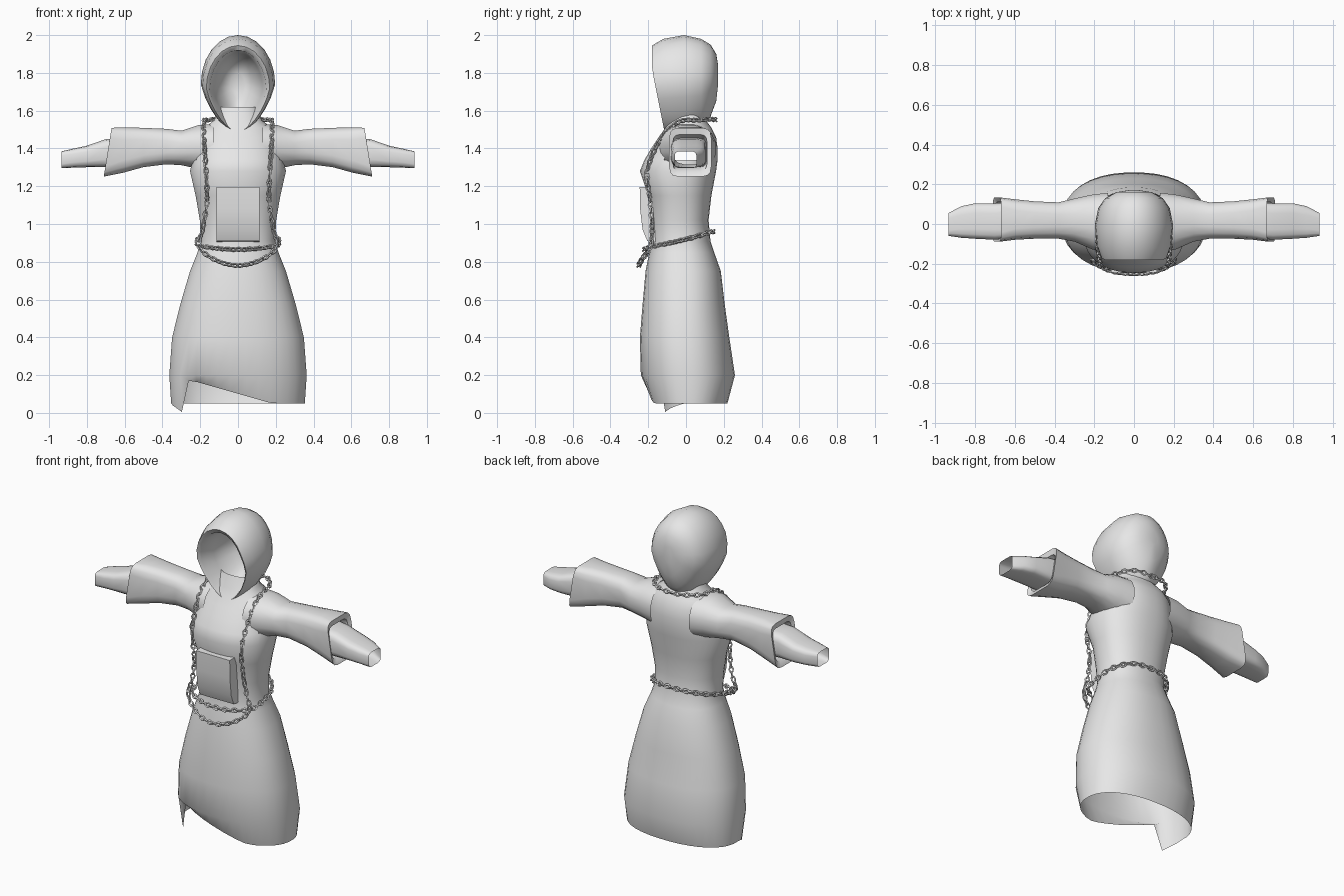
import bpy, bmesh, math
from mathutils import Vector, Matrix

cube = bpy.data.objects.get("Cube")
if cube:
    bpy.data.objects.remove(cube, do_unlink=True)


def material(name, value):
    mat = bpy.data.materials.new(name)
    mat.use_nodes = True
    color = (value, value, value, 1)
    mat.diffuse_color = color
    mat.node_tree.nodes["Principled BSDF"].inputs["Base Color"].default_value = color
    return mat


cloth = material("grey cloth", 0.8)


def finish(name, bm, mat, angle=50):
    bmesh.ops.recalc_face_normals(bm, faces=bm.faces)
    mesh = bpy.data.meshes.new(name)
    bm.to_mesh(mesh)
    bm.free()
    mesh.materials.append(mat)
    obj = bpy.data.objects.new(name, mesh)
    bpy.context.collection.objects.link(obj)
    bpy.ops.object.select_all(action='DESELECT')
    obj.select_set(True)
    bpy.context.view_layer.objects.active = obj
    bpy.ops.object.shade_smooth_by_angle(angle=math.radians(angle))
    return obj


def loft(rings, cap_start=False, cap_end=False):
    bm = bmesh.new()
    loops = [[bm.verts.new(p) for p in ring] for ring in rings]
    for a, b in zip(loops, loops[1:]):
        for i in range(len(a)):
            j = (i + 1) % len(a)
            bm.faces.new((a[i], a[j], b[j], b[i]))
    if cap_start:
        bm.faces.new(loops[0])
    if cap_end:
        bm.faces.new(loops[-1])
    return bm


def oval(count, n):
    """Unit superellipse points; a higher n is boxier."""
    def power(v):
        return math.copysign(abs(v) ** (2 / n), v)
    angles = [2 * math.pi * (i + 0.5) / count for i in range(count)]
    return [(power(math.cos(a)), power(math.sin(a))) for a in angles]


# Robe: height, half width, front y, back y
robe_profile = [
    (0.05, 0.355, -0.19, 0.22), (0.20, 0.365, -0.24, 0.26),
    (0.40, 0.35, -0.245, 0.23), (0.58, 0.305, -0.23, 0.205),
    (0.75, 0.255, -0.215, 0.185), (0.85, 0.215, -0.195, 0.15),
    (0.91, 0.197, -0.185, 0.13), (1.02, 0.203, -0.19, 0.12),
    (1.15, 0.225, -0.20, 0.135), (1.28, 0.255, -0.245, 0.16),
    (1.34, 0.24, -0.22, 0.168), (1.40, 0.225, -0.185, 0.168),
    (1.46, 0.21, -0.145, 0.16), (1.51, 0.18, -0.11, 0.135),
    (1.55, 0.125, -0.09, 0.105), (1.62, 0.11, -0.06, 0.09)]


def hem_height(x, y):
    if y > -0.02:
        return 0.05
    if x < -0.265:
        return 0.05 - 0.05 * min(1, max(0, (x + 0.36) / 0.07))
    return 0.05 + 0.12 * min(1, max(0, (0.18 - x) / 0.42))


rings = []
for z, w, front, back in robe_profile:
    ring = []
    for u, v in oval(36, 2.25):
        x, y = u * w, (front + back) / 2 + v * (back - front) / 2
        ring.append((x, y, hem_height(x, y) if z < 0.1 else z))
    rings.append(ring)
bm = loft(rings)
# armholes, hidden inside the sleeves
holes = [f for f in bm.faces if abs(f.calc_center_median().x) > 0.17
         and 1.33 < f.calc_center_median().z < 1.47
         and abs(f.calc_center_median().y) < 0.09]
bmesh.ops.delete(bm, geom=holes, context='FACES')
finish("robe", bm, cloth)

# Sleeves: x, front y, back y, bottom z, top z, boxiness, slant
arm_profile = [
    (0.13, -0.15, 0.16, 1.27, 1.53, 2.3, 0), (0.21, -0.13, 0.15, 1.29, 1.525, 2.3, 0),
    (0.30, -0.09, 0.13, 1.31, 1.495, 2.6, 0), (0.38, -0.075, 0.11, 1.315, 1.505, 3, 0),
    (0.50, -0.075, 0.115, 1.30, 1.51, 3.5, 0), (0.60, -0.08, 0.125, 1.27, 1.513, 4, 0.08),
    (0.69, -0.09, 0.135, 1.25, 1.51, 6, 0.16), (0.68, -0.07, 0.112, 1.28, 1.475, 6, 0.16),
    (0.62, -0.07, 0.11, 1.30, 1.455, 5, 0), (0.70, -0.08, 0.105, 1.30, 1.45, 4, 0),
    (0.80, -0.075, 0.105, 1.30, 1.415, 4, 0), (0.87, -0.07, 0.09, 1.298, 1.40, 4, 0),
    (0.935, -0.06, 0.055, 1.295, 1.385, 5, 0)]
for side, label in ((1, "left"), (-1, "right")):
    rings = []
    for x, y0, y1, z0, z1, n, slant in arm_profile:
        rings.append([(side * (x - slant * v * (z1 - z0) / 2),
                       (y0 + y1) / 2 + u * (y1 - y0) / 2,
                       (z0 + z1) / 2 + v * (z1 - z0) / 2) for u, v in oval(16, n)])
    finish(label + "_sleeve", loft(rings), cloth)

# Hood: y, half width, bottom z, top z, forward lean, from hollow to back
hood_profile = [
    (0.09, 0.04, 1.66, 1.80, 0), (0.05, 0.09, 1.58, 1.86, 0),
    (-0.06, 0.13, 1.52, 1.905, 0.1), (-0.165, 0.15, 1.49, 1.92, 0.2),
    (-0.18, 0.168, 1.49, 1.945, 0.2), (-0.12, 0.188, 1.48, 1.98, 0.15),
    (-0.01, 0.197, 1.48, 2.0, 0.05), (0.08, 0.18, 1.50, 1.98, 0),
    (0.13, 0.145, 1.57, 1.95, 0), (0.16, 0.09, 1.65, 1.90, 0), (0.17, 0.03, 1.74, 1.84, 0)]
rings = []
for y, w, z0, z1, lean in hood_profile:
    ring = []
    for i in range(24):
        a = 2 * math.pi * i / 24
        c, s = math.cos(a), math.sin(a)
        z = (z0 + z1) / 2 + c * (z1 - z0) / 2
        ring.append((w * s * (1 - 0.3 * max(0, -c)), y + lean * max(0, 1.82 - z), z))
    rings.append(ring)
finish("hood", loft(rings, True, True), cloth)

# Curved panel on the belly
profile = [(-0.13, 1.2), (-0.245, 1.195), (-0.243, 1.08), (-0.23, 0.97), (-0.205, 0.91), (-0.13, 0.90)]
rings = [[(x, y, z) for y, z in profile] for x in (-0.115, 0.115)]
finish("belly_panel", loft(rings, True, True), cloth)


# Chains
def smooth_loop(half, steps=24):
    pts = [Vector(p) for p in half]
    pts += [Vector((-p.x, p.y, p.z)) for p in reversed(pts[1:-1])]
    n, out = len(pts), []
    for i in range(n):
        a, b, c, d = (pts[(i + k) % n] for k in (-1, 0, 1, 2))
        for s in range(steps):
            t = s / steps
            out.append(0.5 * (2 * b + (c - a) * t + (2 * a - 5 * b + 4 * c - d) * t * t
                              + (3 * b - a - 3 * c + d) * t ** 3))
    return out


def add_link(bm, matrix):
    length, width, thick, around, sides = 0.018, 0.011, 0.0055, 8, 4
    grid = []
    for i in range(around):
        a = 2 * math.pi * i / around
        grid.append([])
        for j in range(sides):
            b = 2 * math.pi * (j + 0.5) / sides
            r = thick * math.cos(b)
            p = Vector(((length + r) * math.cos(a), (width + r) * math.sin(a), thick * math.sin(b)))
            grid[-1].append(bm.verts.new(matrix @ p))
    for i in range(around):
        for j in range(sides):
            k, m = (i + 1) % around, (j + 1) % sides
            bm.faces.new((grid[i][j], grid[k][j], grid[k][m], grid[i][m]))


def chain(name, half, spacing=0.029):
    path = smooth_loop(half)
    bm, travelled, count = bmesh.new(), 0, 0
    for p, q in zip(path, path[1:] + path[:1]):
        travelled += (q - p).length
        if travelled >= count * spacing:
            turn = Matrix.Rotation(math.radians(45 + 90 * (count % 2)), 4, 'X')
            aim = (q - p).to_track_quat('X', 'Z').to_matrix().to_4x4()
            add_link(bm, Matrix.Translation(p) @ aim @ turn)
            count += 1
    finish(name, bm, cloth, 30)


chain("neck_chain", [
    (0, 0.155, 1.55), (0.1, 0.14, 1.555), (0.165, 0.07, 1.55), (0.18, -0.04, 1.54),
    (0.18, -0.14, 1.44), (0.17, -0.205, 1.28), (0.165, -0.19, 1.12), (0.185, -0.18, 0.98),
    (0.205, -0.19, 0.88), (0.12, -0.235, 0.81), (0, -0.25, 0.78)])
chain("belt_chain", [
    (0, 0.145, 0.96), (0.12, 0.125, 0.955), (0.2, 0.04, 0.93), (0.217, -0.06, 0.905),
    (0.2, -0.16, 0.885), (0.1, -0.21, 0.87), (0, -0.22, 0.865)])
